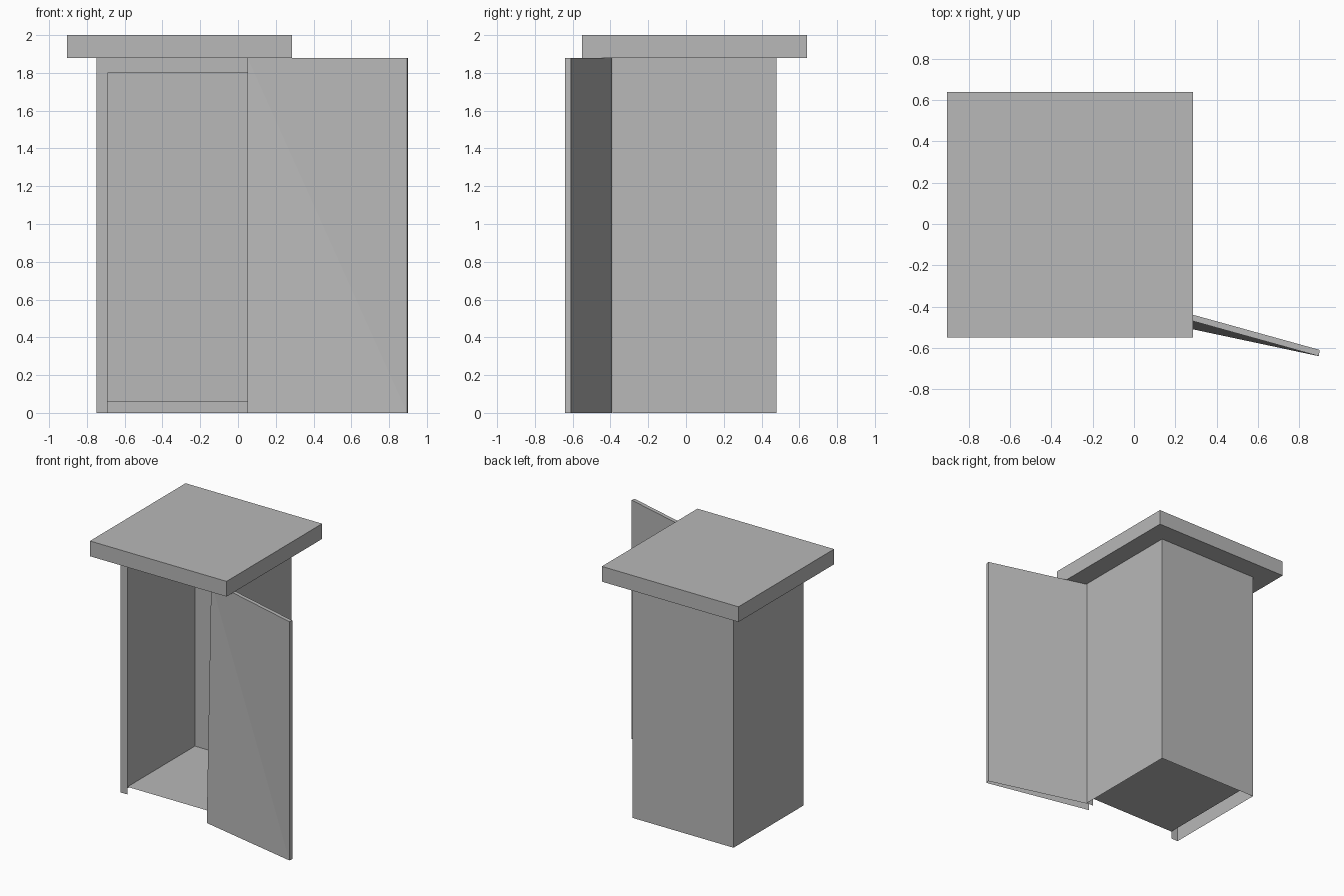
import bpy
import bmesh

old = bpy.data.objects.get("Cube")
if old:
    bpy.data.objects.remove(old, do_unlink=True)

# One plain grey for everything
GREY = (0.48, 0.48, 0.48, 1)
grey = bpy.data.materials.new("plain grey")
grey.use_nodes = True
grey.diffuse_color = GREY
grey.node_tree.nodes["Principled BSDF"].inputs["Base Color"].default_value = GREY


def finish(name, bm):
    mesh = bpy.data.meshes.new(name)
    bm.to_mesh(mesh)
    bm.free()
    mesh.materials.append(grey)
    obj = bpy.data.objects.new(name, mesh)
    bpy.context.collection.objects.link(obj)
    return obj


def box(name, x, y, z, open_sides=(), inward=False):
    """Box between (low, high) pairs; open_sides lists outward directions left open."""
    bm = bmesh.new()
    bmesh.ops.create_cube(bm, size=1)
    sides = {"front": (0, -1, 0), "bottom": (0, 0, -1)}
    bm.normal_update()
    gone = [f for f in bm.faces for s in open_sides
            if sum(a * b for a, b in zip(f.normal, sides[s])) > 0.9]
    bmesh.ops.delete(bm, geom=gone, context="FACES")
    for v in bm.verts:
        v.co = [sum(r) / 2 + c * (r[1] - r[0]) for c, r in zip(v.co, (x, y, z))]
    if inward:
        bmesh.ops.reverse_faces(bm, faces=bm.faces[:])
    return finish(name, bm)


# Main dimensions
left, right, front, back, top = -0.75, 0.13, -0.39, 0.48, 1.88
in_left, in_right, in_back, floor, ceiling = -0.69, 0.07, 0.45, 0.06, 1.8

# Outer walls, open underneath, and the lining of the room
box("outer_walls", (left, right), (front, back), (0, top), ("front", "bottom"))
box("inner_room", (in_left, in_right), (front, in_back), (floor, ceiling),
    ("front",), inward=True)

# Overhanging flat roof
box("roof", (-0.905, 0.285), (-0.55, 0.64), (top, 2.0))

# Door frame around the opening
bm = bmesh.new()
for x0, x1, z0, z1 in ((left, in_left, 0, top), (in_right, right, 0, top),
                       (in_left, in_right, ceiling, top)):
    bm.faces.new([bm.verts.new((x, front, z))
                  for x, z in ((x0, z0), (x1, z0), (x1, z1), (x0, z1))])
finish("door_frame", bm)

# Open door: its front leans out at the foot of the hinge, its underside is open
bm = bmesh.new()
tip_front, tip_back, hinge_back = (0.895, -0.64), (0.9, -0.61), (0.11, -0.391)
low = [bm.verts.new((*p, 0)) for p in ((0.05, -0.46), tip_front, tip_back, hinge_back)]
high = [bm.verts.new((*p, top)) for p in ((0.05, -0.405), tip_front, tip_back, hinge_back)]
bm.faces.new((low[0], low[1], high[0]))
bm.faces.new((low[1], high[1], high[0]))
for i in (1, 2, 3):
    j = (i + 1) % 4
    bm.faces.new((low[i], low[j], high[j], high[i]))
bm.faces.new(high)
finish("door", bm)
